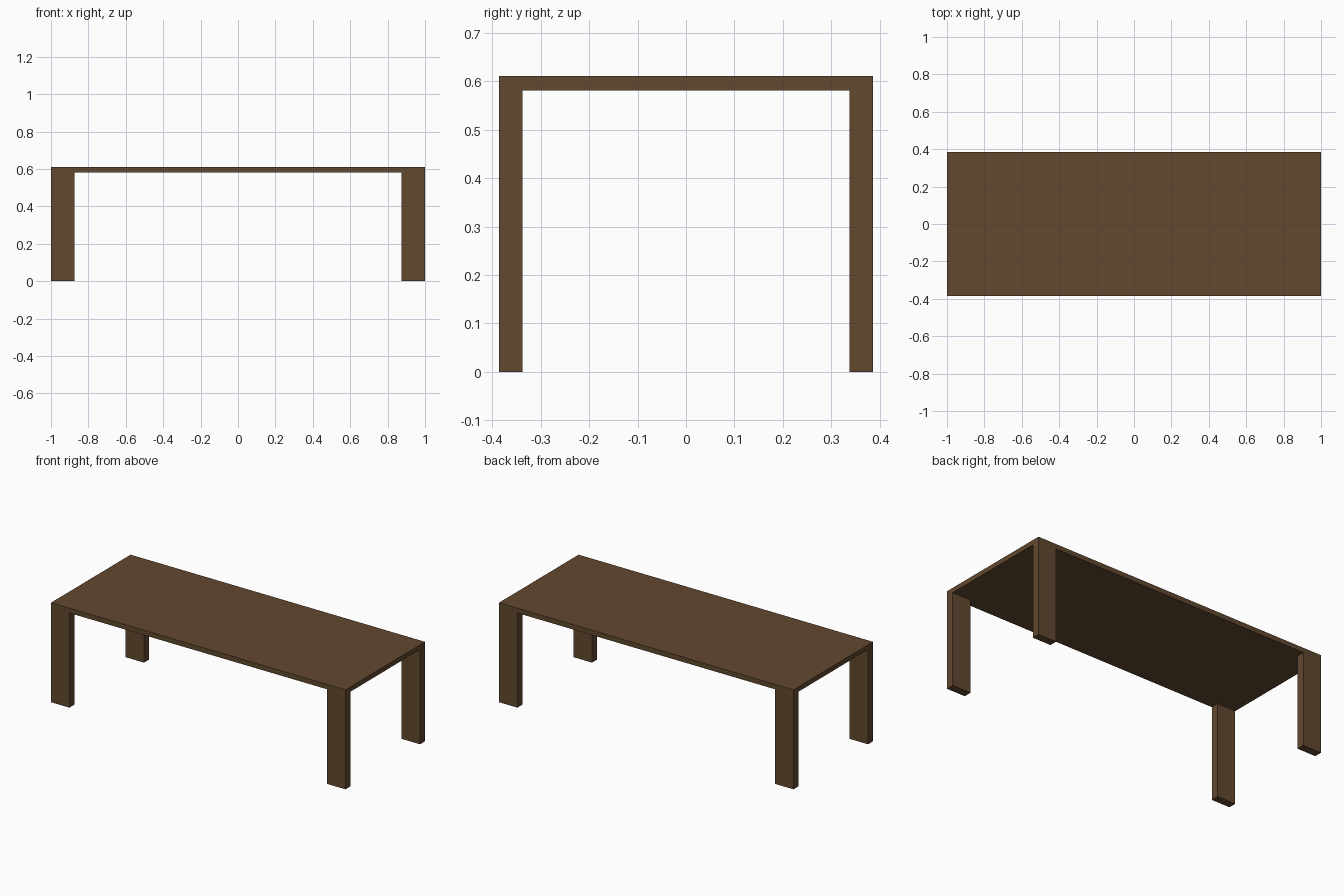
import bpy

if "Cube" in bpy.data.objects:
    bpy.data.objects.remove(bpy.data.objects["Cube"])

LENGTH, DEPTH, HEIGHT = 2.0, 0.772, 0.611
TOP_THICK = 0.03
LEG_W, LEG_D = 0.125, 0.048

wood = bpy.data.materials.new("dark_wood")
wood.diffuse_color = (0.12, 0.065, 0.028, 1.0)
wood.use_nodes = True
wood.node_tree.nodes["Principled BSDF"].inputs["Base Color"].default_value = wood.diffuse_color


def box(name, size, centre):
    bpy.ops.mesh.primitive_cube_add(size=1)
    ob = bpy.context.object
    ob.name = name
    for v in ob.data.vertices:
        v.co = [c * s + o for c, s, o in zip(v.co, size, centre)]
    ob.data.materials.append(wood)
    return ob


# Thin flat tabletop
box("tabletop", (LENGTH, DEPTH, TOP_THICK), (0, 0, HEIGHT - TOP_THICK / 2))

# Four slab legs, flush with the tabletop corners
leg_h = HEIGHT - TOP_THICK
for sx, side in ((-1, "left"), (1, "right")):
    for sy, end in ((-1, "front"), (1, "back")):
        box(f"{end}_{side}_leg", (LEG_W, LEG_D, leg_h),
            (sx * (LENGTH - LEG_W) / 2, sy * (DEPTH - LEG_D) / 2, leg_h / 2))
